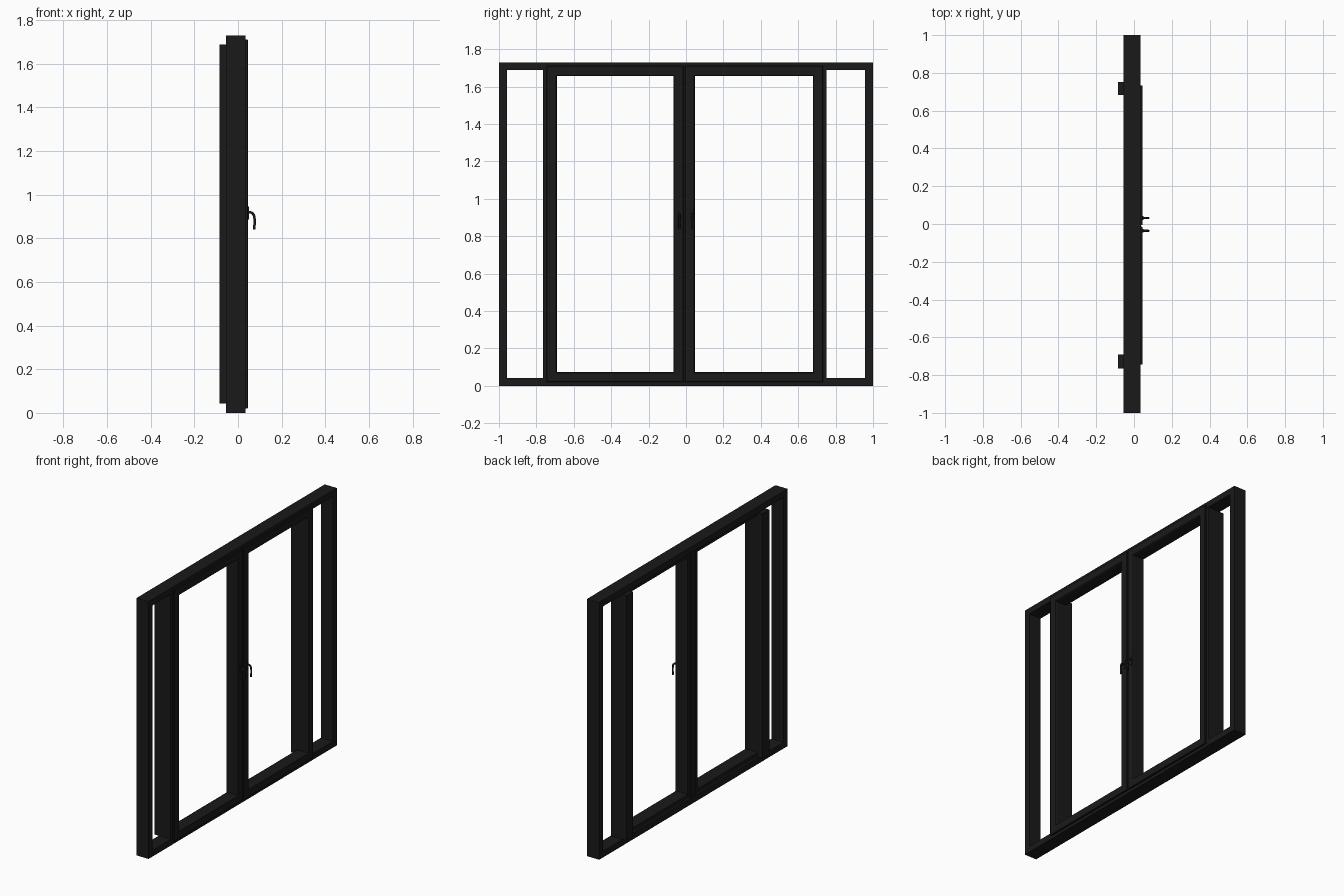
import bpy, bmesh

if "Cube" in bpy.data.objects:
    bpy.data.objects.remove(bpy.data.objects["Cube"])

mat = bpy.data.materials.new("dark_metal")
mat.diffuse_color = (0.01, 0.01, 0.01, 1)
mat.use_nodes = True
mat.node_tree.nodes["Principled BSDF"].inputs["Base Color"].default_value = mat.diffuse_color


def finish(name, bm):
    bmesh.ops.recalc_face_normals(bm, faces=bm.faces)
    me = bpy.data.meshes.new(name)
    bm.to_mesh(me)
    bm.free()
    me.materials.append(mat)
    ob = bpy.data.objects.new(name, me)
    bpy.context.collection.objects.link(ob)
    return ob


def mitred_frame(name, y0, y1, z0, z1, profile):
    """Sweep a closed (inset, x) profile around a rectangle with mitred corners."""
    bm = bmesh.new()
    rings = []
    for cy, cz, sy, sz in ((y0, z0, 1, 1), (y1, z0, -1, 1), (y1, z1, -1, -1), (y0, z1, 1, -1)):
        rings.append([bm.verts.new((x, cy + sy * i, cz + sz * i)) for i, x in profile])
    n = len(profile)
    for k in range(4):
        a, b = rings[k], rings[(k + 1) % 4]
        for i in range(n):
            j = (i + 1) % n
            bm.faces.new((a[i], a[j], b[j], b[i]))
    return finish(name, bm)


def box(name, x0, x1, y0, y1, z0, z1, bevel=0):
    bm = bmesh.new()
    bmesh.ops.create_cube(bm, size=1)
    for v in bm.verts:
        v.co = ((x0 + x1) / 2 + v.co.x * (x1 - x0),
                (y0 + y1) / 2 + v.co.y * (y1 - y0),
                (z0 + z1) / 2 + v.co.z * (z1 - z0))
    if bevel:
        bmesh.ops.bevel(bm, geom=bm.edges[:], offset=bevel, segments=2, affect='EDGES', profile=0.5)
    return finish(name, bm)


# Outer fixed frame
mitred_frame("outer_frame", -1, 1, 0, 1.73,
             [(0, -0.055), (0.042, -0.055), (0.042, 0.035), (0, 0.035)])

# Mullions between side lights and sashes, standing proud at the back
box("left_mullion", -0.085, 0.033, -0.764, -0.692, 0.042, 1.688)
box("right_mullion", -0.085, 0.033, 0.683, 0.752, 0.042, 1.688)

# Opening sashes: overlapping lip on the inside, stepped core behind
sash_profile = [(0, 0.035), (0, 0.043), (0.003, 0.046), (0.050, 0.046), (0.054, 0.040),
                (0.054, -0.030), (0.048, -0.042), (0.024, -0.042), (0.024, 0.035)]
mitred_frame("left_sash", -0.745, -0.014, 0.02, 1.71, sash_profile)
mitred_frame("right_sash", -0.006, 0.733, 0.02, 1.71, sash_profile)

# Meeting strip closing the gap between the sashes
box("meeting_strip", -0.048, 0.036, -0.038, 0.018, 0.042, 1.688)

# Handles: plate plus curved lever
for side, y in (("left", -0.036), ("right", 0.032)):
    box(side + "_handle_plate", 0.044, 0.051, y - 0.010, y + 0.010, 0.887, 0.945, 0.002)
    cu = bpy.data.curves.new(side + "_handle_lever", 'CURVE')
    cu.dimensions = '3D'
    cu.bevel_depth = 0.006
    cu.bevel_resolution = 3
    cu.use_fill_caps = True
    pts = [(0.046, 0.919), (0.060, 0.918), (0.070, 0.911), (0.075, 0.895), (0.076, 0.870), (0.074, 0.841)]
    sp = cu.splines.new('BEZIER')
    sp.bezier_points.add(len(pts) - 1)
    for p, (x, z) in zip(sp.bezier_points, pts):
        p.co = (x, y, z)
        p.handle_left_type = p.handle_right_type = 'AUTO'
    sp.resolution_u = 4
    sp.use_smooth = True
    cu.materials.append(mat)
    lever = bpy.data.objects.new(side + "_handle_lever", cu)
    bpy.context.collection.objects.link(lever)
